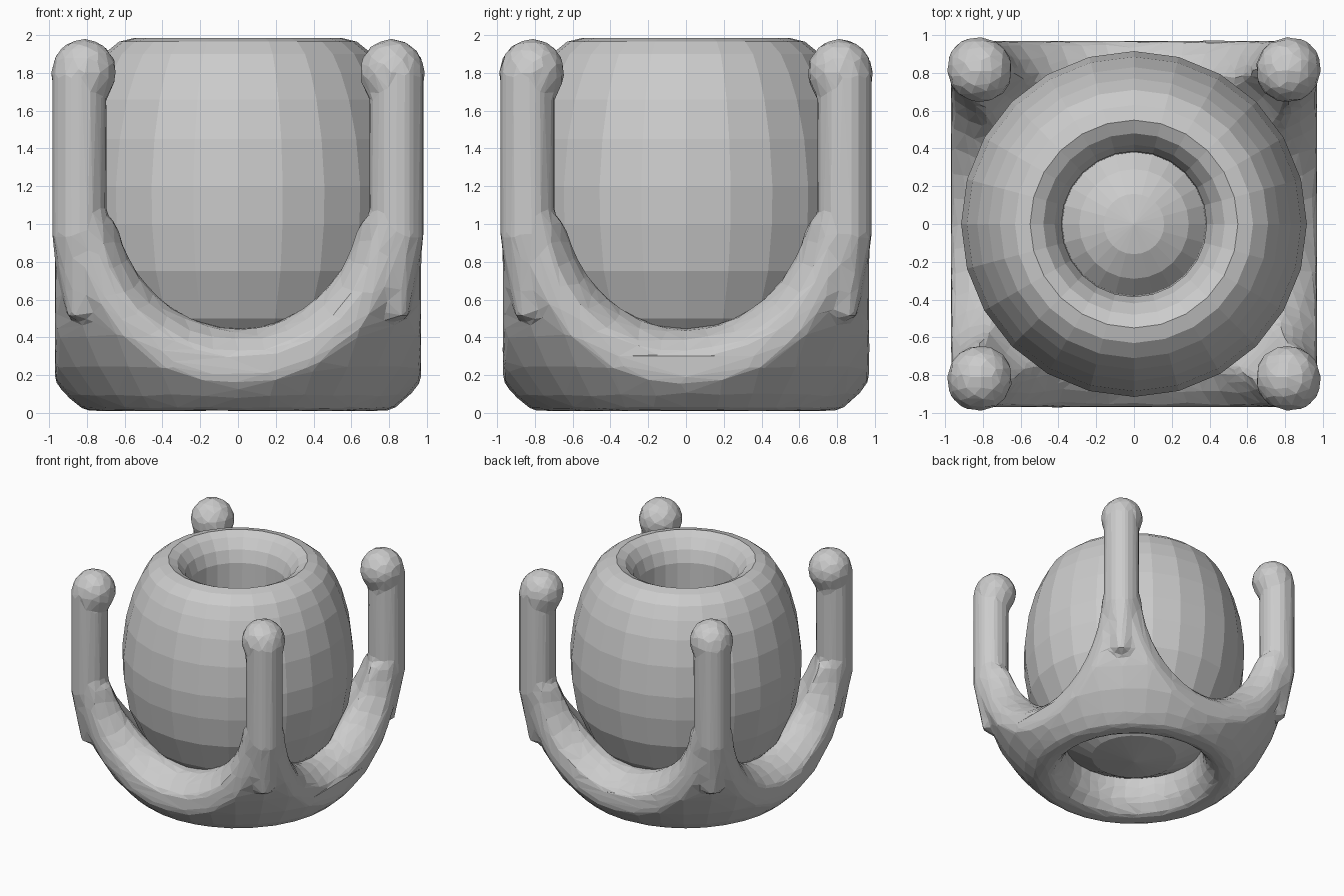
import bpy, bmesh, math
from mathutils import Matrix, Vector

if "Cube" in bpy.data.objects:
    bpy.data.objects.remove(bpy.data.objects["Cube"])

clay = bpy.data.materials.new("light_grey")
clay.diffuse_color = (0.6, 0.6, 0.6, 1)
clay.use_nodes = True
clay.node_tree.nodes["Principled BSDF"].inputs["Base Color"].default_value = clay.diffuse_color


def make(name, bm):
    bmesh.ops.recalc_face_normals(bm, faces=bm.faces)
    me = bpy.data.meshes.new(name)
    bm.to_mesh(me)
    bm.free()
    ob = bpy.data.objects.new(name, me)
    bpy.context.collection.objects.link(ob)
    me.materials.append(clay)
    return ob


def lathe(name, profile, segments):
    """Revolve (radius, height) points around z; the ends lie on the axis."""
    bm = bmesh.new()
    vs = [bm.verts.new((r, 0, z)) for r, z in profile]
    edges = [bm.edges.new(p) for p in zip(vs, vs[1:])]
    bmesh.ops.spin(bm, geom=vs + edges, axis=(0, 0, 1), cent=(0, 0, 0),
                   angle=2 * math.pi, steps=segments, use_duplicate=False)
    bmesh.ops.remove_doubles(bm, verts=bm.verts, dist=0.0005)
    return make(name, bm)


def apply_modifiers(ob):
    bpy.context.view_layer.update()
    dg = bpy.context.evaluated_depsgraph_get()
    me = bpy.data.meshes.new_from_object(ob.evaluated_get(dg))
    ob.modifiers.clear()
    ob.data = me


def boolean(ob, cutter, operation):
    mod = ob.modifiers.new("cut", "BOOLEAN")
    mod.operation, mod.solver, mod.object = operation, "EXACT", cutter
    apply_modifiers(ob)
    bpy.data.objects.remove(cutter)


# Pot: barrel-shaped body with a rolled rim, a well and a ball-shaped floor
lathe("pot", [
    (0, .14), (.35, .19), (.59, .32), (.76, .50), (.87, .75), (.91, 1.0),
    (.915, 1.2), (.885, 1.45), (.83, 1.66), (.77, 1.80), (.71, 1.90),
    (.63, 1.965), (.55, 1.985), (.48, 1.95), (.42, 1.87), (.385, 1.77),
    (.38, 1.32), (.29, 1.41), (.16, 1.475), (0, 1.5)], 24)

# Cradle block: lower half of a cube rounded by a ball
bm = bmesh.new()
bmesh.ops.create_cube(bm, size=1, matrix=Matrix.Translation((0, 0, .515))
                      @ Matrix.Diagonal((1.94, 1.94, 1.01, 1)))
cradle = make("cradle", bm)
bm = bmesh.new()
bmesh.ops.create_uvsphere(bm, u_segments=32, v_segments=20, radius=1.285,
                          matrix=Matrix.Translation((0, 0, 1)))
boolean(cradle, make("rounding_ball", bm), "INTERSECT")

# Hollow for the pot
boolean(cradle, lathe("hollow", [(0, .3), (.70, .45), (.86, .66), (.96, .8),
                                 (1.04, 1.0), (1.05, 1.2), (0, 1.2)], 32),
        "DIFFERENCE")

# Flared round openings in the four sides and a straighter one in the bottom
side = [(0, .45), (.58, .45), (.61, .78), (.66, .88), (.74, .97), (.82, 1.2), (0, 1.2)]
base = [(0, .45), (.56, .45), (.57, .78), (.60, .89), (.68, .99), (.78, 1.2), (0, 1.2)]
for d, profile, z in (((1, 0, 0), side, 1.05), ((-1, 0, 0), side, 1.05),
                      ((0, 1, 0), side, 1.05), ((0, -1, 0), side, 1.05),
                      ((0, 0, -1), base, 1)):
    hole = lathe("opening", profile, 32)
    hole.data.transform(Matrix.Translation((0, 0, z)) @
                        Vector(d).to_track_quat("Z", "Y").to_matrix().to_4x4())
    boolean(cradle, hole, "DIFFERENCE")

# Four corner posts with tapered feet and round knobs, fused into the cradle
bm = bmesh.new()
bm.from_mesh(cradle.data)
for sx in (-1, 1):
    for sy in (-1, 1):
        for r1, r2, z1, z2, c in ((.155, .155, .93, 1.8, .84), (.07, .155, .5, .935, .84)):
            bmesh.ops.create_cone(
                bm, cap_ends=True, segments=8, radius1=r1, radius2=r2, depth=z2 - z1,
                matrix=Matrix.Translation((sx * c, sy * c, (z1 + z2) / 2))
                @ Matrix.Rotation(math.pi / 8, 4, "Z"))
        bmesh.ops.create_uvsphere(
            bm, u_segments=16, v_segments=10, radius=.178,
            matrix=Matrix.Translation((sx * .815, sy * .815, 1.805)))
bm.to_mesh(cradle.data)
bm.free()

# Melt the parts together, soften the edges and reduce to coarse facets
remesh = cradle.modifiers.new("fuse", "REMESH")
remesh.mode, remesh.voxel_size = "VOXEL", .03
soften = cradle.modifiers.new("soften", "SMOOTH")
soften.factor, soften.iterations = .5, 8
coarse = cradle.modifiers.new("facets", "DECIMATE")
coarse.ratio = .07
apply_modifiers(cradle)
cradle.data.materials.clear()
cradle.data.materials.append(clay)
for ob in bpy.context.scene.objects:
    for p in ob.data.polygons:
        p.use_smooth = False
        p.material_index = 0
